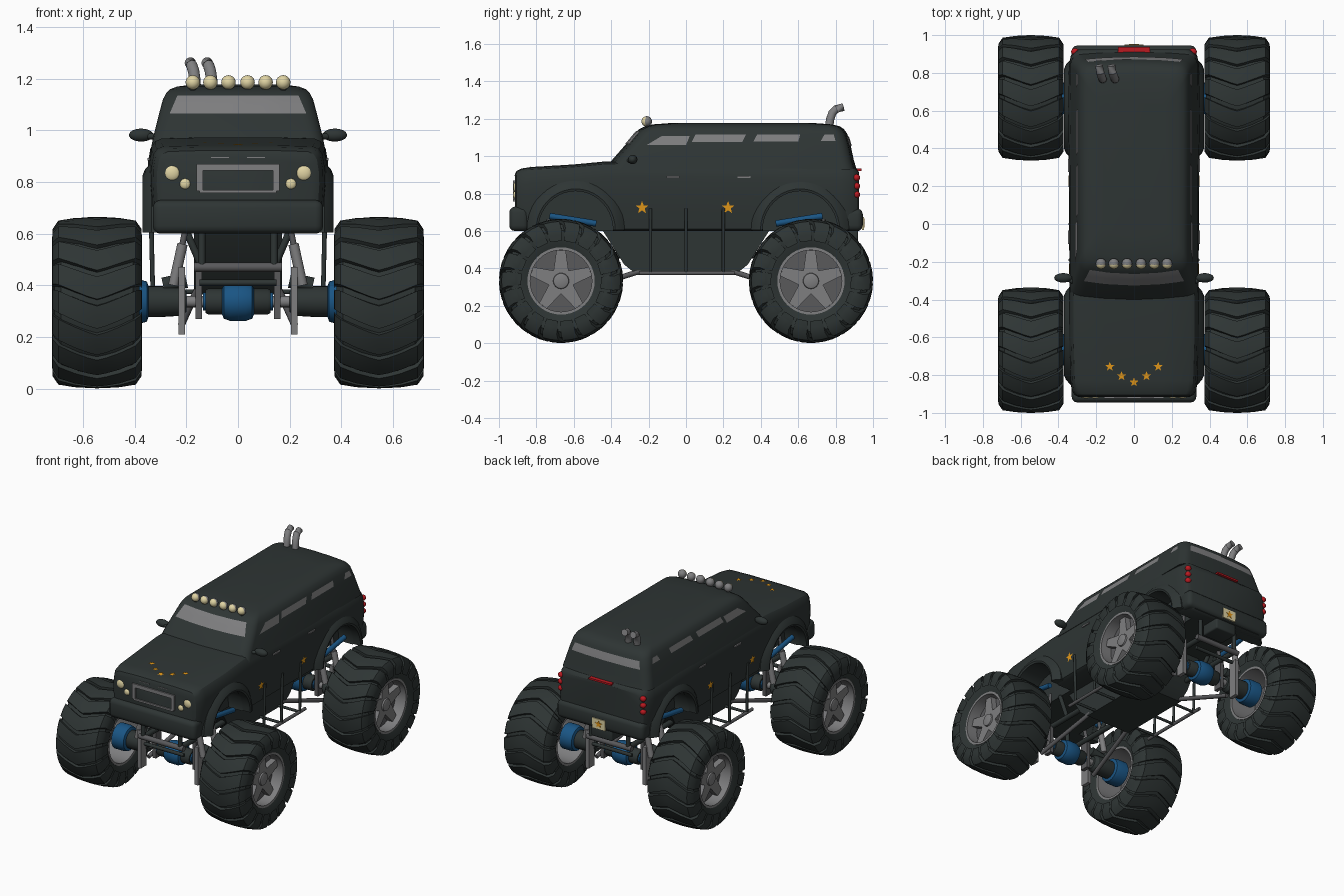
import bpy, bmesh, math
from mathutils import Vector
from mathutils.bvhtree import BVHTree

if "Cube" in bpy.data.objects:
    bpy.data.objects.remove(bpy.data.objects["Cube"])


def mat(name, r, g, b):
    m = bpy.data.materials.new(name)
    m.diffuse_color = (r, g, b, 1)
    m.use_nodes = True
    m.node_tree.nodes["Principled BSDF"].inputs["Base Color"].default_value = m.diffuse_color
    return m


BLACK = mat("black paint", 0.027, 0.035, 0.034)
GREY = mat("grey metal", 0.21, 0.21, 0.215)
DARK = mat("dark grey metal", 0.10, 0.10, 0.105)
BLUE = mat("blue metal", 0.01, 0.09, 0.23)
CREAM = mat("cream lamp", 0.75, 0.66, 0.37)
ORANGE = mat("orange decal", 0.78, 0.32, 0.01)
RED = mat("red lamp", 0.5, 0.01, 0.015)
SIDES = (-1, 1)


def finish(name, bm, m, fix=True):
    if fix:
        bmesh.ops.recalc_face_normals(bm, faces=bm.faces[:])
    me = bpy.data.meshes.new(name)
    bm.to_mesh(me)
    bm.free()
    me.materials.append(m)
    ob = bpy.data.objects.new(name, me)
    bpy.context.collection.objects.link(ob)
    return ob


def loft(name, rings, m, caps=True, loop=False, bm=None):
    """Skin a list of equal-length closed rings."""
    own = bm is None
    bm = bm or bmesh.new()
    vs = [[bm.verts.new(p) for p in r] for r in rings]
    n = len(vs[0])
    pairs = list(zip(vs, vs[1:])) + ([(vs[-1], vs[0])] if loop else [])
    for a, b in pairs:
        for i in range(n):
            bm.faces.new((a[i], a[(i + 1) % n], b[(i + 1) % n], b[i]))
    if caps and not loop:
        bm.faces.new(vs[0])
        bm.faces.new(vs[-1])
    return finish(name, bm, m) if own else None


def lathe(name, c, prof, m, n=32, caps=True, loop=False):
    """Turn (x, radius) points around an x axis through c."""
    return loft(name, [[(c[0] + x, c[1] + r * math.sin(2 * math.pi * i / n),
                         c[2] + r * math.cos(2 * math.pi * i / n)) for i in range(n)]
                       for x, r in prof], m, caps, loop)


def tube(name, pts, r, m, n=12):
    pts = [Vector(p) for p in pts]
    rings = []
    for i, p in enumerate(pts):
        t = (pts[min(i + 1, len(pts) - 1)] - pts[max(i - 1, 0)]).normalized()
        a = t.cross(Vector((0, 1, 0) if abs(t.y) < 0.9 else (1, 0, 0))).normalized()
        b = t.cross(a)
        rings.append([p + r * (a * math.cos(k * 2 * math.pi / n) + b * math.sin(k * 2 * math.pi / n))
                      for k in range(n)])
    return loft(name, rings, m)


def box(name, lo, hi, m, bevel=0.0):
    bm = bmesh.new()
    bmesh.ops.create_cube(bm, size=1)
    for v in bm.verts:
        v.co = [(lo[k] + hi[k]) / 2 + v.co[k] * (hi[k] - lo[k]) for k in range(3)]
    if bevel:
        bmesh.ops.bevel(bm, geom=bm.edges[:], offset=bevel, segments=3, profile=0.5, affect='EDGES')
    return finish(name, bm, m)


def ball(name, c, r, m, squash=(1, 1, 1)):
    bm = bmesh.new()
    bmesh.ops.create_uvsphere(bm, u_segments=20, v_segments=12, radius=r)
    for v in bm.verts:
        v.co = [c[k] + v.co[k] * squash[k] for k in range(3)]
    return finish(name, bm, m)


# ---- Lower body: cross-sections along y
def section(y, w, zt):
    zb = 0.6
    half = [(.88 * w, zb), (.95 * w, zb + .012), (.98 * w, .70), (w, .79), (w * .995, zt - .08),
            (.97 * w, zt - .03), (.93 * w, zt - .01), (.86 * w, zt), (.45 * w, zt + .004)]
    return [(x, y, z) for x, z in half] + [(-x, y, z) for x, z in reversed(half)]


body = loft("lower_body", [section(*s) for s in (
    (-.915, .295, .90), (-.905, .315, .918), (-.88, .33, .93), (-.83, .337, .938), (-.6, .345, .952),
    (-.43, .345, .968), (-.3, .342, .97), (.3, .345, .965), (.6, .35, .96), (.83, .345, .95),
    (.89, .335, .94), (.915, .32, .925), (.925, .30, .91))], BLACK)


# ---- Cabin: rounded outlines stacked in z
def outline(z, yf, yr, w, rad=.06):
    pts = []
    for sx, sy, a0 in ((1, 1, 0), (-1, 1, 90), (-1, -1, 180), (1, -1, 270)):
        cx, cy = sx * (w - rad), (yr - rad if sy > 0 else yf + rad)
        for k in range(6):
            a = math.radians(a0 + 18 * k)
            pts.append((cx + rad * math.cos(a), cy + rad * math.sin(a), z))
        if sy:
            sgn = -1 if a0 in (0, 180) else 0
            if sgn:  # extra points across the bowed front and rear
                s = 1 if a0 == 0 else -1
                for f in (.6, 0, -.6):
                    pts.append((s * f * (w - rad), (yr + .012 * (1 - f * f)) if a0 == 0 else
                                (yf - .02 * (1 - f * f)), z))
    return pts


cabin = loft("cabin", [outline(*s) for s in (
    (.93, -.41, .90, .337), (.98, -.375, .885, .327), (1.06, -.305, .868, .307), (1.12, -.255, .85, .291),
    (1.145, -.23, .832, .278), (1.16, -.20, .81, .262), (1.17, -.16, .77, .235), (1.178, -.05, .66, .17))], BLACK)

trees = []
for o in (body, cabin):
    trees.append(BVHTree.FromPolygons([v.co for v in o.data.vertices], [p.vertices for p in o.data.polygons]))


# ---- Thin plates laid on the body by ray casting
def decal(name, pts, faces, view, m):
    axis, s = "xyz".index(view[0]), (1 if view[1] == "+" else -1)
    d = Vector((0, 0, 0))
    d[axis] = -s
    bm = bmesh.new()
    vs = []
    for u, v in pts:
        p = [u, v]
        p.insert(axis, 3 * s)
        hits = [t.ray_cast(Vector(p), d) for t in trees]
        hits = [h for h in hits if h[0] is not None]
        if hits:
            p = min(hits, key=lambda h: h[3])[0]
        else:
            p[axis] = s * .3
        vs.append(bm.verts.new(Vector(p) - d * .005))
    for f in faces:
        fc = bm.faces.new([vs[i] for i in f])
        fc.normal_update()
        if fc.normal.dot(d) > 0:
            fc.normal_flip()
    return finish(name, bm, m, False)


def panel(name, a, b, c, e, view, m, n=14, k=4):
    a, b, c, e = map(Vector, (a, b, c, e))
    pts = [(a.lerp(b, i / n)).lerp(e.lerp(c, i / n), j / k) for j in range(k + 1) for i in range(n + 1)]
    fs = [(j * (n + 1) + i, j * (n + 1) + i + 1, (j + 1) * (n + 1) + i + 1, (j + 1) * (n + 1) + i)
          for j in range(k) for i in range(n)]
    return decal(name, [tuple(p) for p in pts], fs, view, m)


def star(name, u, v, r, view, up=1):
    pts = [(u, v)] + [(u + q * math.sin(i * math.pi / 5), v + up * q * math.cos(i * math.pi / 5))
                      for i in range(10) for q in [r if i % 2 == 0 else r * .42]]
    return decal(name, pts, [(0, i + 1, (i + 1) % 10 + 1) for i in range(10)], view, ORANGE)


panel("windshield", (-.265, 1.065), (.265, 1.065), (.235, 1.135), (-.235, 1.135), "y-", GREY)
panel("rear_window", (-.26, 1.055), (.26, 1.055), (.245, 1.105), (-.245, 1.105), "y+", GREY)
for s, view in ((-1, "x-"), (1, "x+")):
    for i, (y0, y1, y2, y3, z0, z1) in enumerate(((-.21, .0, .02, -.13, 1.06, 1.108), (.03, .30, .32, .05, 1.075, 1.115),
                                                  (.36, .60, .61, .38, 1.078, 1.115), (.72, .80, .79, .74, 1.08, 1.115))):
        panel(f"side_window_{i}", (y0, z0), (y1, z0), (y2, z1), (y3, z1), view, GREY)
    for y in (-.235, .225):
        star("door_star", y, .725, .036, view)
    for y in (-.07, .31):
        box("door_handle", (s * .342 - .008, y - .035, .884), (s * .342 + .008, y + .035, .894), GREY)
for x, y in ((-.128, -.755), (-.066, -.805), (0, -.838), (.066, -.805), (.128, -.755)):
    star("hood_star", x, y, .026, "z+")

# ---- Wheel arches cut out, with flared lips
for s in SIDES:
    for y in (-.59, .61):
        cut = lathe("arch_cutter", (s * .32, y, .615), [(-.12, .2), (.12, .2)], BLACK, 40)
        mod = body.modifiers.new("arch", 'BOOLEAN')
        mod.operation, mod.object, mod.solver = 'DIFFERENCE', cut, 'EXACT'
        bpy.context.view_layer.objects.active = body
        bpy.ops.object.modifier_apply(modifier=mod.name)
        bpy.data.objects.remove(cut)
        rings = []
        for k in range(21):
            a = math.pi * k / 20
            rings.append([(s * x, y + r * math.cos(a), .605 + r * math.sin(a) * 1.04)
                          for x, r in ((.31, .2), (.366, .2), (.37, .212), (.36, .235), (.335, .262), (.31, .262))])
        loft("arch_flare", rings, BLACK)

# ---- Bumpers, grille and lamps
box("front_bumper", (-.33, -.945, .6), (.33, -.84, .73), BLACK, .03)
box("rear_bumper", (-.33, .84, .6), (.33, .945, .72), BLACK, .03)
box("grille_bottom", (-.15, -.924, .757), (.15, -.9, .769), GREY)
box("grille_top", (-.16, -.924, .845), (.16, -.9, .87), GREY)
for s in SIDES:
    box("grille_side", (s * .148 - .012, -.924, .765), (s * .148 + .012, -.9, .85), GREY)
    box("hood_vent", (s * .07 - .035, -.919, .893), (s * .07 + .035, -.9, .897), GREY)
    ball("headlight", (s * .255, -.908, .835), .031, CREAM, (1, .5, 1))
    ball("fog_light", (s * .205, -.912, .793), .021, CREAM, (1, .6, 1))
    for z in (.795, .84, .885):
        ball("tail_light", (s * .312, .912, z), .021, RED, (1, .9, .9))
    ball("mirror", (s * .375, -.285, .982), .05, BLACK, (.95, .5, .5))
    tube("mirror_arm", [(s * .31, -.31, .975), (s * .37, -.285, .98)], .012, BLACK)
box("brake_light", (-.085, .89, .922), (.085, .937, .934), RED)
box("licence_plate", (-.05, .94, .605), (.05, .951, .675), CREAM)
ps = [(q * math.sin(i * math.pi / 5), .64 + q * math.cos(i * math.pi / 5)) for i in range(10)
      for q in [.027 if i % 2 == 0 else .012]]
loft("plate_star", [[(x, y, z) for x, z in ps] for y in (.95, .954)], ORANGE)
box("tow_hitch", (-.08, .78, .53), (.08, .92, .61), BLACK, .01)
for x in (-.175, -.107, -.037, .037, .107, .175):
    lamp = ball("roof_light", (x, -.21, 1.186), .028, GREY)
    lamp.data.materials.append(CREAM)
    for p in lamp.data.polygons:
        p.material_index = int(p.center.y < -.215)
    tube("roof_light_stem", [(x, -.205, 1.14), (x, -.205, 1.17)], .012, BLACK)
for x in (-.165, -.1):
    tube("exhaust_stack", [(x, .765, 1.15), (x - .002, .77, 1.195), (x - .007, .782, 1.23), (x - .014, .802, 1.252),
                           (x - .02, .84, 1.262)], .022, GREY, 16)

# ---- Belly, side cages and chassis rails
loft("belly", [[(x, y, z) for y, z in ((-.45, .61), (.45, .61), (.33, .42), (.26, .365), (-.26, .365), (-.33, .42))]
               for x in (-.17, .17)], BLACK)
for s in SIDES:
    for y in (-.19, 0, .2):
        tube("cage_post", [(s * .338, y, .72), (s * .33, y, .375)], .009, BLACK)
        tube("cage_cross", [(s * .33, y, .375), (s * .15, y, .375)], .009, BLACK)
    tube("cage_rail", [(s * .33, -.25, .375), (s * .33, .26, .375)], .011, DARK)
    tube("chassis_rail", [(s * .14, -.83, .47), (s * .14, .83, .47)], .018, BLACK)
    for f in SIDES:
        y = f * .665
        tube("rail_post", [(s * .14, f * .83, .47), (s * .14, f * .83, .61)], .014, BLACK)
        tube("rail_brace", [(s * .14, f * .5, .47), (s * .2, f * .5, .61)], .014, BLACK)
        for dy in (-.07, .07):
            tube("shock_body", [(s * .25, y + dy, .4), (s * .215, y + dy, .56)], .02, GREY)
            tube("shock_rod", [(s * .215, y + dy, .56), (s * .195, y + dy, .66)], .012, DARK)
        tube("shock_bracket", [(s * .2, y, .42), (s * .29, y, .40)], .03, BLACK)
        box("axle_plate", (s * .218 - .013, y - .03 + f * .07, .21), (s * .218 + .013, y + .03 + f * .07, .47), GREY)
        box("link_plate", (s * .152 - .013, y - .03, .27), (s * .152 + .013, y + .03, .46), DARK)
        tube("trailing_link", [(s * .218, y, .25), (s * .15, f * .2, .4)], .014, DARK)
        tube("blue_link", [(s * .3, f * .73, .68), (s * .3, f * .48, .64)], .017, BLUE)

# ---- Axles
for f in SIDES:
    y = f * .665
    c = (0, y, .337)
    tube("cross_bar", [(-.17, f * .83, .47), (.17, f * .83, .47)], .018, DARK)
    tube("lower_bar", [(-.15, f * .8, .41), (.15, f * .8, .41)], .012, BLACK)
    lathe("axle_shaft", c, [(-.38, .022), (.38, .022)], GREY, 16)
    lathe("differential", c, [(-.062, .05), (-.055, .066), (-.03, .075), (.03, .075), (.055, .066), (.062, .05)], BLUE)
    lathe("differential_sleeve", c, [(-.125, .045), (-.115, .05), (.115, .05), (.125, .045)], BLACK)
    lathe("sleeve_collar", c, [(-.135, .035), (.135, .035)], BLUE, 24)
    for s in SIDES:
        lathe("axle_housing", c, [(s * .2, .04), (s * .22, .055), (s * .3, .06), (s * .355, .06)], BLACK, 24)
        lathe("hub", c, [(s * .345, .055), (s * .353, .078), (s * .38, .085), (s * .44, .085)], BLUE)


# ---- Wheels: tyre, curved chevron lugs, rim and five-armed star
def wheel(s, y):
    c = (s * .546, y, .333)
    half = [(-.145, .175), (-.165, .23), (-.165, .27), (-.14, .302), (-.07, .314)]
    lathe("tyre", c, half + [(-x, r) for x, r in reversed(half)], BLACK, 48, loop=True)
    bm = bmesh.new()
    for i in range(18):
        rings = []
        for u, r in ((-1, .245), (-.99, .285), (-.86, .318), (-.5, .328), (-.2, .331), (0, .332),
                     (.2, .331), (.5, .328), (.86, .318), (.99, .285), (1, .245)):
            t = i * math.pi / 9 - .22 * abs(u) ** 1.2
            rings.append([(c[0] + .174 * u, c[1] - q * math.sin(a), c[2] + q * math.cos(a))
                          for a, q in ((t - .145, r - .03), (t - .135, r), (t, r), (t + .135, r), (t + .145, r - .03))])
        loft("", rings, BLACK, bm=bm)
    finish("tyre_lugs", bm, BLACK)
    lathe("rim", c, [(-.15, .18), (-.15, .165), (.15, .165), (.15, .18)], GREY, 40, loop=True)
    lathe("rim_dish", c, [(s * .04, .168), (s * .07, .168)], DARK, 40)
    arm = []
    for k in range(5):
        a = k * 2 * math.pi / 5
        arm += [(a - .15, .166), (a + .15, .166), (a + math.pi / 5, .068)]
    loft("rim_star", [[(c[0] + s * x, c[1] + r * math.sin(a), c[2] + r * math.cos(a)) for a, r in arm]
                      for x in (.06, .11)], GREY)
    lathe("hub_cap", c, [(s * .1, .045), (s * .12, .04), (s * .125, .025)], GREY, 24)


for s in SIDES:
    for y in (-.668, .668):
        wheel(s, y)

# ---- Smooth shading with crisp edges
bpy.ops.object.select_all(action='DESELECT')
for o in bpy.context.scene.objects:
    o.select_set(True)
bpy.context.view_layer.objects.active = body
bpy.ops.object.shade_smooth_by_angle(angle=math.radians(32))
